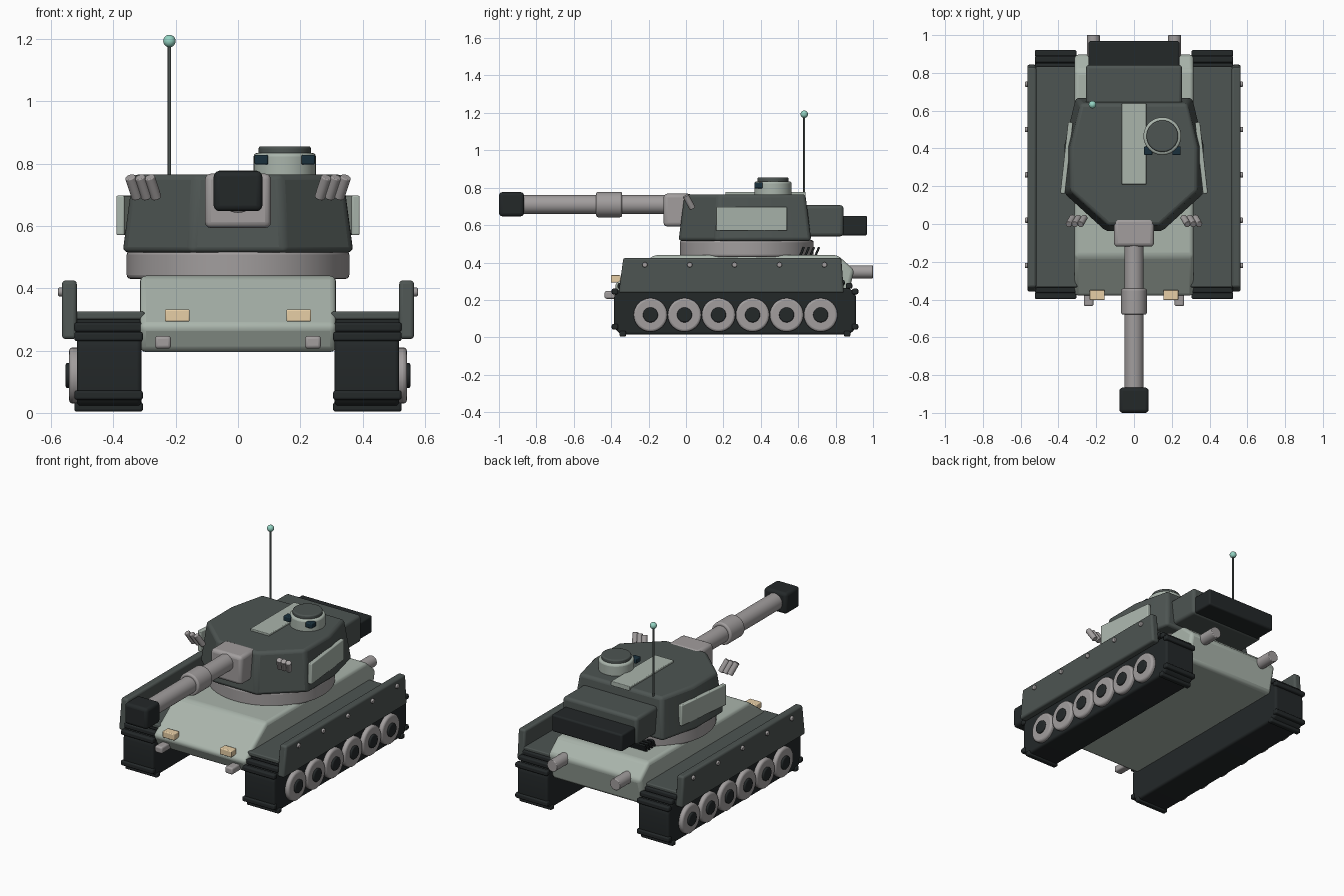
import bpy, bmesh, math
from mathutils import Vector

if "Cube" in bpy.data.objects:
    bpy.data.objects.remove(bpy.data.objects["Cube"])


def material(name, r, g, b):
    m = bpy.data.materials.new(name)
    m.diffuse_color = (r, g, b, 1)
    m.use_nodes = True
    m.node_tree.nodes["Principled BSDF"].inputs["Base Color"].default_value = m.diffuse_color
    return m


SAGE = material("sage", 0.40, 0.46, 0.41)
DARK = material("dark_green_grey", 0.075, 0.09, 0.085)
BLACK = material("near_black", 0.017, 0.021, 0.022)
STEEL = material("steel", 0.36, 0.34, 0.34)
CREAM = material("cream", 0.80, 0.62, 0.38)
GLASS = material("dark_glass", 0.01, 0.03, 0.045)
MINT = material("mint", 0.30, 0.66, 0.55)


def finish(ob, name, mat, bevel=0.0):
    ob.name = name
    ob.data.materials.append(mat)
    bpy.ops.object.select_all(action='DESELECT')
    bpy.context.view_layer.objects.active = ob
    ob.select_set(True)
    bpy.ops.object.shade_smooth_by_angle(angle=math.radians(35))
    if bevel:
        b = ob.modifiers.new("bevel", 'BEVEL')
        b.width, b.segments = bevel, 3
        b.limit_method, b.angle_limit = 'ANGLE', math.radians(28)
        # keep the rounding ahead of any smoothing modifier
        ob.modifiers.move(len(ob.modifiers) - 1, 0)
    return ob


def box(name, lo, hi, mat, bevel=0.01, rot=(0, 0, 0)):
    lo, hi = Vector(lo), Vector(hi)
    bpy.ops.mesh.primitive_cube_add(size=1, location=(lo + hi) / 2, rotation=rot)
    ob = bpy.context.object
    ob.scale = [abs(v) for v in hi - lo]
    bpy.ops.object.transform_apply(location=False, rotation=False, scale=True)
    return finish(ob, name, mat, bevel)


def rod(name, a, b, r, mat, bevel=0.0, n=32):
    a, b = Vector(a), Vector(b)
    bpy.ops.mesh.primitive_cylinder_add(vertices=n, radius=r, depth=(b - a).length,
                                        location=(a + b) / 2)
    ob = bpy.context.object
    ob.rotation_euler = (b - a).to_track_quat('Z', 'Y').to_euler()
    return finish(ob, name, mat, bevel)


def loft(name, ring_a, ring_b, mat, bevel):
    bm = bmesh.new()
    va = [bm.verts.new(p) for p in ring_a]
    vb = [bm.verts.new(p) for p in ring_b]
    bm.faces.new(va)
    bm.faces.new(vb)
    n = len(va)
    for i in range(n):
        j = (i + 1) % n
        bm.faces.new((va[i], va[j], vb[j], vb[i]))
    bmesh.ops.recalc_face_normals(bm, faces=bm.faces)
    me = bpy.data.meshes.new(name)
    bm.to_mesh(me)
    bm.free()
    ob = bpy.data.objects.new(name, me)
    bpy.context.collection.objects.link(ob)
    return finish(ob, name, mat, bevel)


def side_profile(name, pts, x0, x1, mat, bevel):
    return loft(name, [(x0, y, z) for y, z in pts], [(x1, y, z) for y, z in pts], mat, bevel)


# hull
side_profile("hull", [(-0.385, 0.28), (-0.17, 0.44), (0.81, 0.44), (0.9, 0.36),
                      (0.86, 0.195), (-0.34, 0.195)], -0.315, 0.315, SAGE, 0.02)

# rounded track outline, centred on y = 0.262
outline = []
for cy, cz, start in ((0.85, 0.205, 0), (-0.325, 0.205, 90), (-0.325, 0.075, 180), (0.85, 0.075, 270)):
    for k in range(7):
        a = math.radians(start + 15 * k)
        outline.append((cy + 0.06 * math.cos(a), cz + 0.06 * math.sin(a)))

for s, side in ((1, "right"), (-1, "left")):
    # running gear
    side_profile(side + "_track", outline, s * 0.31, s * 0.517, BLACK, 0.012)
    for e in (1, -1):
        for dy, z in ((0.642, 0.057), (0.60, 0.019), (0.642, 0.245), (0.61, 0.275), (0.57, 0.292)):
            y = 0.262 + e * dy
            box(side + "_track_link", (s * 0.305, y - 0.017, z - 0.015),
                (s * 0.525, y + 0.017, z + 0.015), BLACK, 0.008)
    for i in range(6):
        y = -0.19 + 0.182 * i
        rod(side + "_road_wheel", (s * 0.48, y, 0.12), (s * 0.542, y, 0.12), 0.09, STEEL, 0.012)
        rod(side + "_wheel_hub", (s * 0.52, y, 0.12), (s * 0.553, y, 0.12), 0.04, BLACK, 0.006)

    # fender, skirt and bolts
    box(side + "_fender", (s * 0.30, -0.335, 0.30), (s * 0.53, 0.835, 0.325), DARK, 0.006)
    side_profile(side + "_skirt", [(-0.335, 0.425), (0.83, 0.425), (0.845, 0.237), (-0.36, 0.237)],
                 s * 0.517, s * 0.565, DARK, 0.012)
    for i in range(5):
        y = -0.22 + 0.24 * i
        rod(side + "_skirt_bolt", (s * 0.55, y, 0.388), (s * 0.577, y, 0.388), 0.014, STEEL, 0.004, 16)

    # lamps, tow hooks, exhausts
    box(side + "_headlight", (s * 0.155, -0.402, 0.293), (s * 0.235, -0.35, 0.332), CREAM, 0.005)
    box(side + "_tow_hook", (s * 0.215, -0.435, 0.206), (s * 0.266, -0.34, 0.247), STEEL, 0.01)
    rod(side + "_exhaust", (s * 0.215, 0.83, 0.35), (s * 0.215, 1.0, 0.35), 0.035, STEEL, 0.004)

    # turret side panel
    box(side + "_turret_panel", (s * 0.344, 0.16, 0.57), (s * 0.37, 0.54, 0.697), SAGE, 0.005,
        (0, 0, s * 0.11))

    # smoke launchers
    for i in range(3):
        x = 0.262 + 0.031 * i
        rod(side + "_smoke_tube", (s * x, 0.035, 0.69), (s * (x + 0.022), -0.002, 0.757),
            0.017, STEEL, 0.003, 20)

    # cupola vision blocks
    box(side + "_vision_block", (0.15 + s * 0.053, 0.365, 0.797), (0.15 + s * 0.097, 0.41, 0.828),
        GLASS, 0.005)

# engine deck slats
for i in range(4):
    y = 0.62 + 0.027 * i
    box("engine_slat", (-0.22, y - 0.006, 0.43), (0.22, y + 0.006, 0.485), BLACK, 0.003, (-0.4, 0, 0))

# turret ring and body
rod("turret_ring", (0, 0.325, 0.43), (0, 0.325, 0.52), 0.357, STEEL, 0.012, 64)
half = [(0.15, -0.04), (0.37, 0.16), (0.37, 0.42), (0.31, 0.67)]
plan = half + [(-x, y) for x, y in reversed(half)]
loft("turret", [(x, y, 0.515) for x, y in plan],
     [(x * 0.91, 0.32 + (y - 0.32) * 0.91, 0.765) for x, y in plan], DARK, 0.018)
box("roof_strip", (-0.065, 0.21, 0.75), (0.065, 0.64, 0.777), SAGE, 0.004)

# rear bustle
box("turret_bustle", (-0.255, 0.62, 0.54), (0.255, 0.842, 0.707), DARK, 0.018)
box("stowage_bin", (-0.24, 0.82, 0.545), (0.24, 0.968, 0.65), BLACK, 0.01)

# cupola
rod("cupola", (0.15, 0.465, 0.75), (0.15, 0.465, 0.834), 0.1, SAGE, 0.012, 40)
rod("cupola_hatch", (0.15, 0.465, 0.825), (0.15, 0.465, 0.855), 0.084, DARK, 0.007, 40)

# gun
box("mantlet", (-0.106, -0.12, 0.593), (0.106, 0.03, 0.768), STEEL, 0.02)
rod("gun_barrel", (0, -0.9, 0.71), (0, 0.0, 0.71), 0.051, STEEL, 0, 40)
rod("barrel_sleeve", (0, -0.48, 0.71), (0, -0.342, 0.71), 0.068, STEEL, 0.01, 40)
box("muzzle_block", (-0.078, -1.0, 0.647), (0.078, -0.866, 0.776), BLACK, 0.018)

# antenna
rod("antenna", (-0.22, 0.632, 0.62), (-0.22, 0.632, 1.19), 0.0055, DARK, 0, 12)
bpy.ops.mesh.primitive_uv_sphere_add(segments=20, ring_count=12, radius=0.02,
                                     location=(-0.22, 0.632, 1.193))
finish(bpy.context.object, "antenna_tip", MINT)
